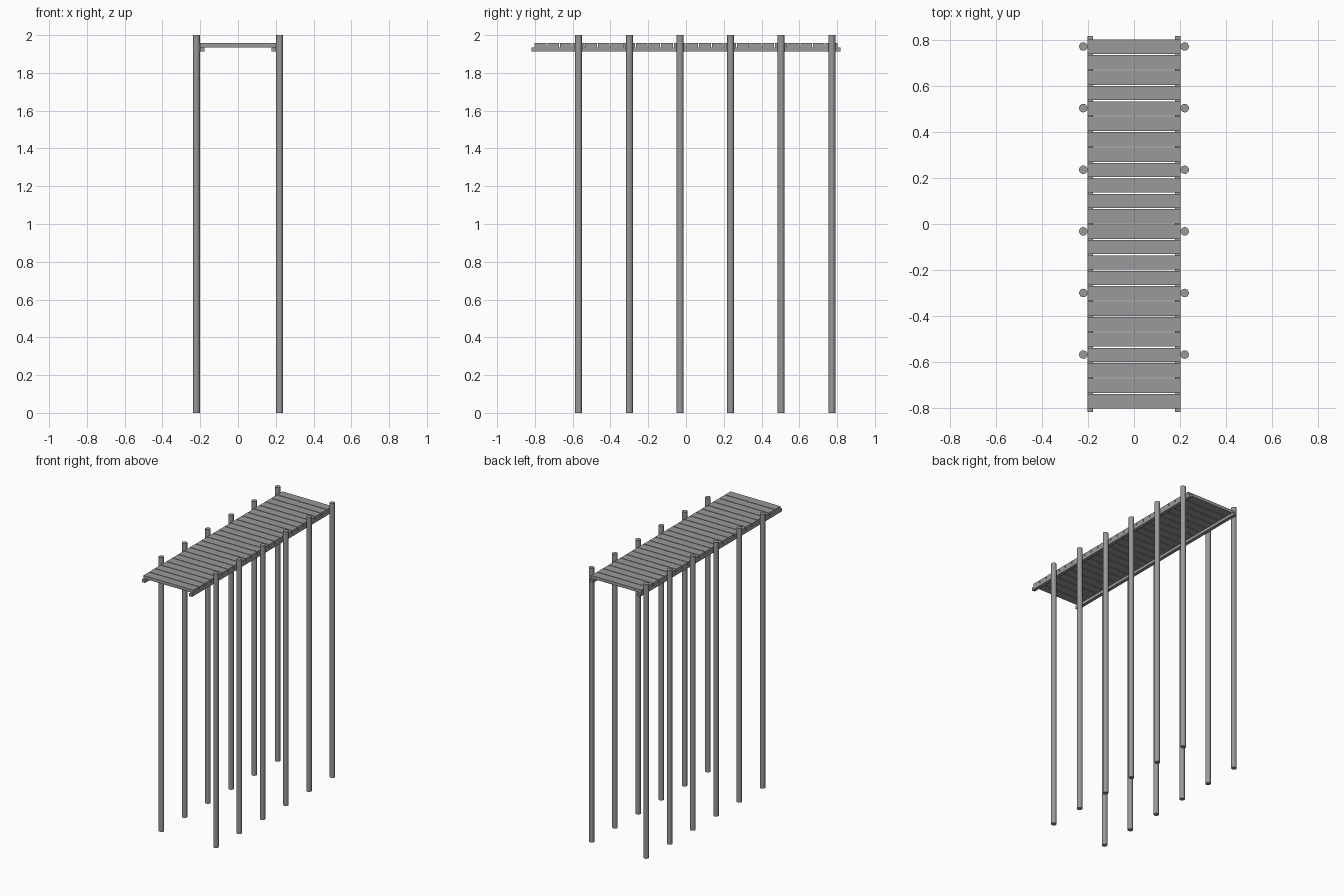
import bpy

cube = bpy.data.objects.get("Cube")
if cube:
    bpy.data.objects.remove(cube, do_unlink=True)

grey = bpy.data.materials.new("weathered_grey")
grey.use_nodes = True
colour = (0.32, 0.32, 0.32, 1)
grey.diffuse_color = colour
grey.node_tree.nodes["Principled BSDF"].inputs["Base Color"].default_value = colour


def box(name, centre, size):
    bpy.ops.mesh.primitive_cube_add(size=1, location=centre)
    ob = bpy.context.object
    ob.name = name
    ob.scale = size
    bpy.ops.object.transform_apply(location=False, rotation=False, scale=True)
    ob.data.materials.append(grey)


def post(name, x, y):
    bpy.ops.mesh.primitive_cylinder_add(vertices=16, radius=0.0185, depth=2, location=(x, y, 1))
    ob = bpy.context.object
    ob.name = name
    ob.data.materials.append(grey)


# Deck planks with narrow gaps
PLANKS, PITCH, GAP = 24, 0.067, 0.005
for i in range(PLANKS):
    y = (i - (PLANKS - 1) / 2) * PITCH
    box(f"deck_plank_{i + 1}", (0, y, 1.946), (0.404, PITCH - GAP, 0.022))

# Long rails under the deck and tall posts outside it
for side, s in (("left", 1), ("right", -1)):
    box(f"{side}_rail", (s * 0.19, 0, 1.9245), (0.024, 1.636, 0.021))
    for i in range(6):
        post(f"{side}_post_{i + 1}", s * 0.2205, -0.568 + i * 0.268)
